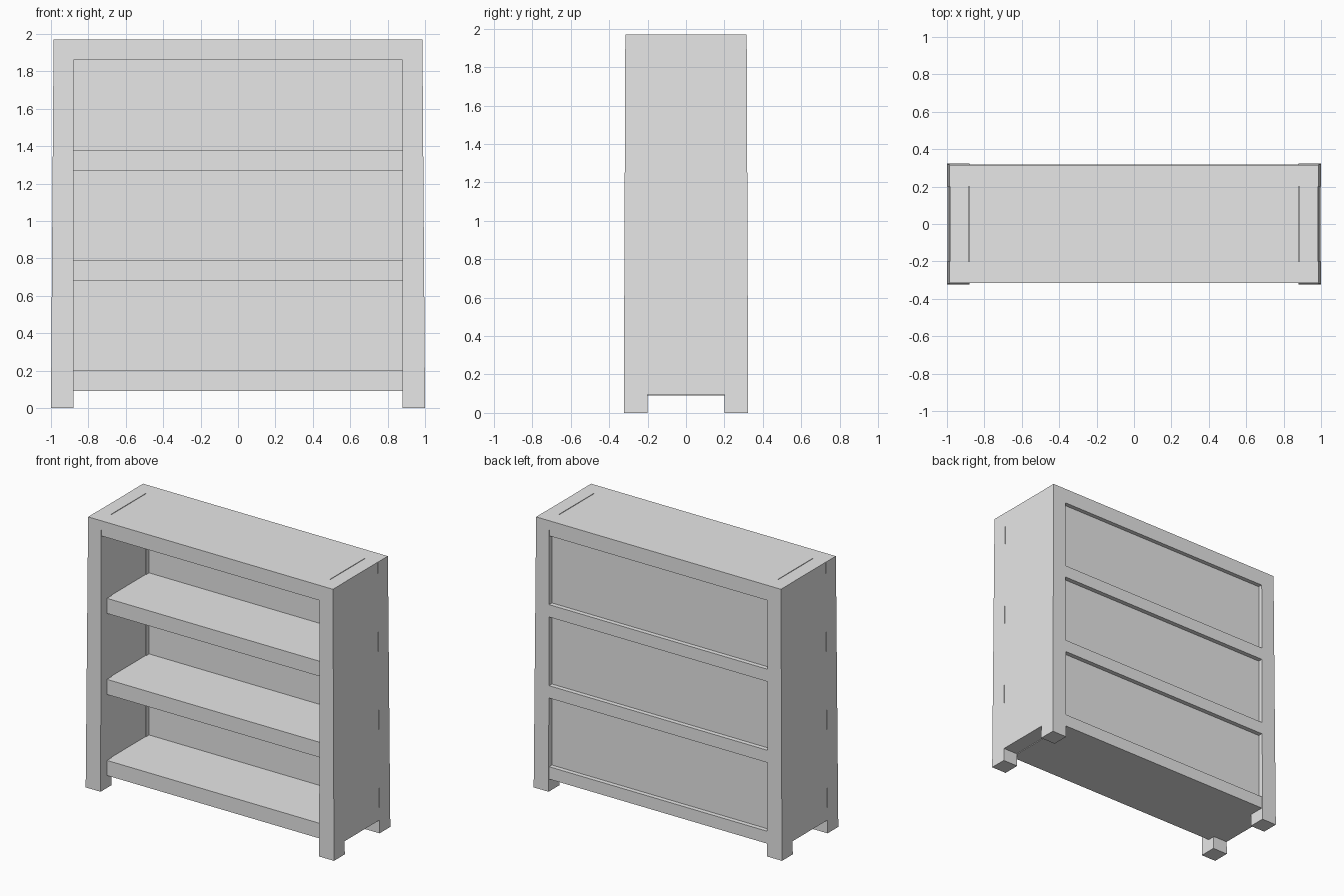
import bpy
import bmesh

cube = bpy.data.objects.get("Cube")
if cube:
    bpy.data.objects.remove(cube, do_unlink=True)

GREY = (0.8, 0.8, 0.8, 1.0)
paint = bpy.data.materials.new("light_grey_paint")
paint.use_nodes = True
paint.diffuse_color = GREY
paint.node_tree.nodes["Principled BSDF"].inputs["Base Color"].default_value = GREY

HEIGHT = 1.97
OPENING = 0.88          # half width between the posts
RAIL = 0.11             # rail thickness
SHELF_TOPS = (0.2, 0.79, 1.38)


def box(name, low, high, shape=None):
    """Box between two corners; shape may move each vertex."""
    mesh = bpy.data.meshes.new(name)
    bm = bmesh.new()
    bmesh.ops.create_cube(bm, size=1)
    for v in bm.verts:
        v.co = [h if c > 0 else l for c, l, h in zip(v.co, low, high)]
        if shape:
            shape(v.co)
    bm.to_mesh(mesh)
    bm.free()
    obj = bpy.data.objects.new(name, mesh)
    bpy.context.collection.objects.link(obj)
    mesh.materials.append(paint)
    return obj


def splay(co):
    """Flare outer faces slightly towards the floor."""
    drop = 1 - co.z / HEIGHT
    if abs(co.x) > 0.95:
        co.x += (0.014 if co.x > 0 else -0.014) * drop
    if abs(co.y) > 0.3:
        co.y += (0.008 if co.y > 0 else -0.008) * drop


for side, sx in (("left", 1), ("right", -1)):
    # Corner posts, whose lower ends are the feet
    for end, sy in (("front", -1), ("back", 1)):
        xs = sorted((sx * OPENING, sx * 0.986))
        ys = sorted((sy * 0.2, sy * 0.316))
        box(f"{side}_{end}_post", (xs[0], ys[0], 0), (xs[1], ys[1], HEIGHT), splay)
    # Side panel between the posts
    xs = sorted((sx * (OPENING + 0.005), sx * 0.985))
    box(f"{side}_side_panel", (xs[0], -0.2, 0.095), (xs[1], 0.2, HEIGHT), splay)

# Top board, flush with the posts
box("top_board", (-OPENING, -0.316, HEIGHT - RAIL), (OPENING, 0.316, HEIGHT))

# Shelves set back from the front, with a rail behind each
for name, top in zip(("bottom", "middle", "upper"), SHELF_TOPS):
    box(f"{name}_shelf", (-OPENING - 0.005, -0.25, top - RAIL),
        (OPENING + 0.005, 0.24, top))
    box(f"{name}_back_rail", (-OPENING, 0.24, top - RAIL),
        (OPENING, 0.318, top - 0.02))

# Recessed back panel
box("back_panel", (-OPENING, 0.235, 0.1), (OPENING, 0.285, HEIGHT - RAIL))
